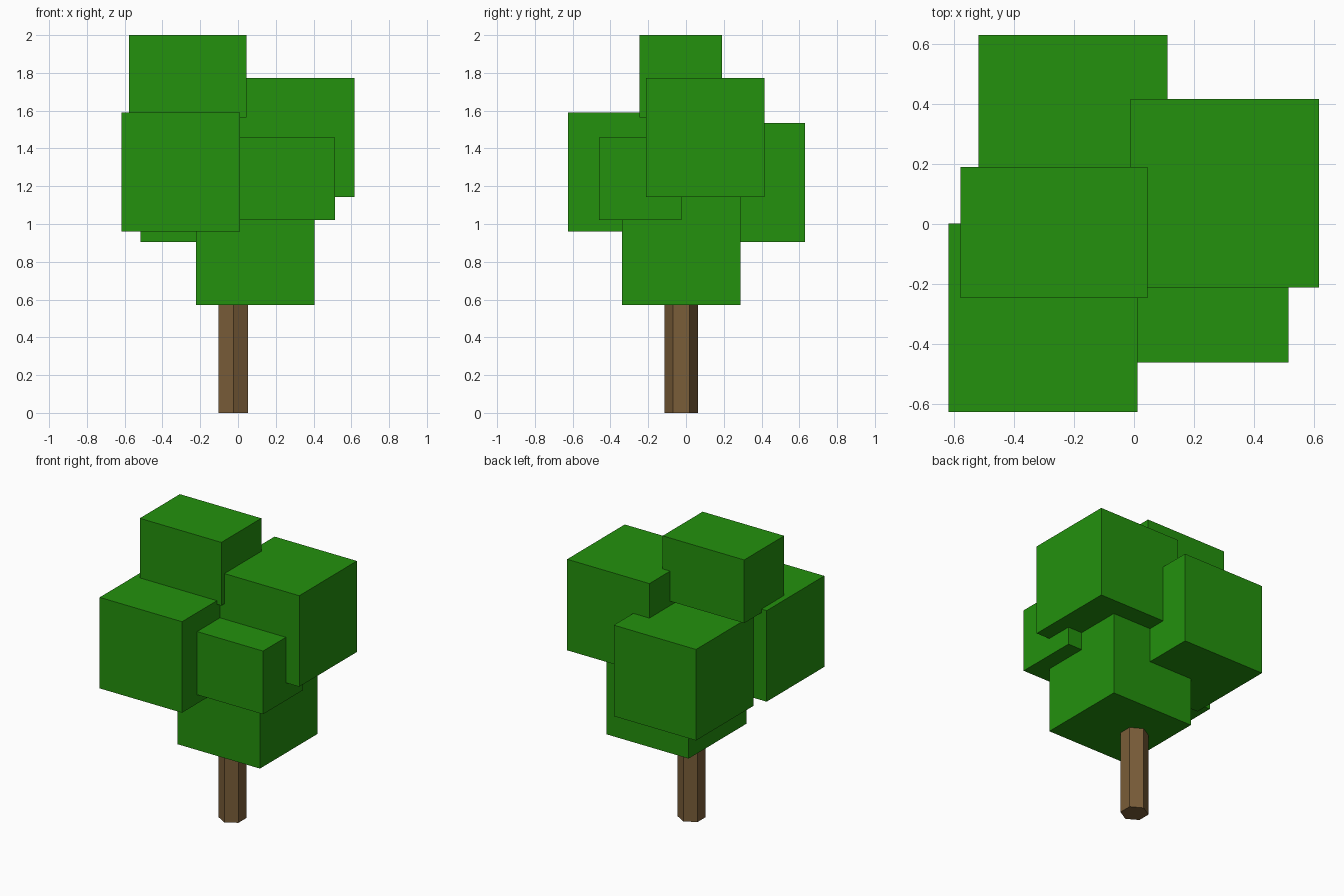
import bpy
import math

cube = bpy.data.objects.get("Cube")
if cube:
    bpy.data.objects.remove(cube, do_unlink=True)


def make_material(name, colour):
    mat = bpy.data.materials.new(name)
    mat.use_nodes = True
    mat.diffuse_color = colour
    mat.node_tree.nodes["Principled BSDF"].inputs["Base Color"].default_value = colour
    return mat


leaf_green = make_material("leaf green", (0.017, 0.283, 0.004, 1))
bark_brown = make_material("bark brown", (0.195, 0.11, 0.04, 1))


def add_block(name, centre, size):
    bpy.ops.mesh.primitive_cube_add(size=1, location=centre)
    block = bpy.context.object
    block.name = name
    block.scale = size
    bpy.ops.object.transform_apply(location=False, rotation=False, scale=True)
    block.data.materials.append(leaf_green)


# Leaf blocks: full cubes and flatter, narrower ones
BIG = (0.628, 0.628, 0.628)
SMALL = (0.622, 0.436, 0.436)

add_block("leaves_bottom", (0.092, -0.026, 0.886), BIG)
add_block("leaves_front_right", (-0.303, -0.312, 1.275), BIG)
add_block("leaves_left", (0.302, 0.102, 1.458), BIG)
add_block("leaves_back", (-0.203, 0.315, 1.22), BIG)
add_block("leaves_top", (-0.266, -0.028, 1.782), SMALL)
add_block("leaves_front_left", (0.203, -0.243, 1.24), SMALL)

# Six-sided trunk with its corners towards front and back
HEIGHT = 0.8
bpy.ops.mesh.primitive_cylinder_add(vertices=6, radius=0.089, depth=HEIGHT,
                                    location=(-0.025, -0.025, HEIGHT / 2))
trunk = bpy.context.object
trunk.name = "trunk"
trunk.data.materials.append(bark_brown)
